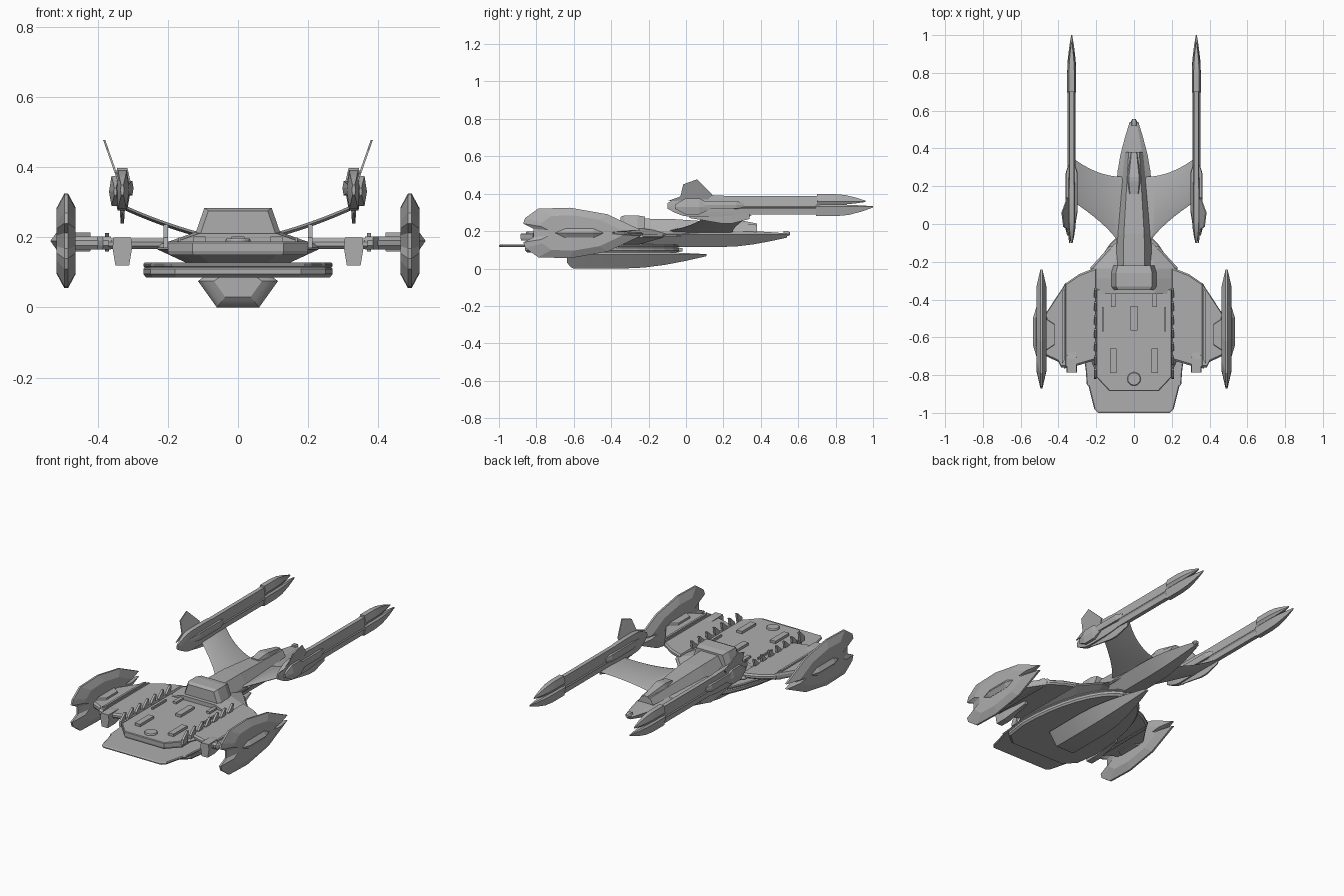
import bpy, bmesh
from math import sin, cos, pi, radians

if "Cube" in bpy.data.objects:
    bpy.data.objects.remove(bpy.data.objects["Cube"])

shade = .42
grey = bpy.data.materials.new("hull_grey")
grey.use_nodes = True
grey.diffuse_color = (shade, shade, shade, 1)
grey.node_tree.nodes["Principled BSDF"].inputs["Base Color"].default_value = grey.diffuse_color

nacelle_x = .33
fin_height = .19
deck_height = .185


def loft(name, rings, mirror=False, smooth=False):
    """Skin a list of equal-length rings of points and cap both ends."""
    bm = bmesh.new()
    rows = [[bm.verts.new(point) for point in ring] for ring in rings]
    count = len(rows[0])
    for near, far in zip(rows, rows[1:]):
        for i in range(count):
            j = (i + 1) % count
            bm.faces.new((near[i], near[j], far[j], far[i]))
    bm.faces.new(rows[0])
    bm.faces.new(rows[-1])
    bmesh.ops.recalc_face_normals(bm, faces=bm.faces)
    mesh = bpy.data.meshes.new(name)
    bm.to_mesh(mesh)
    bm.free()
    mesh.materials.append(grey)
    part = bpy.data.objects.new(name, mesh)
    bpy.context.collection.objects.link(part)
    if mirror:
        part.modifiers.new("Mirror", 'MIRROR')
    if smooth:
        bpy.ops.object.select_all(action='DESELECT')
        part.select_set(True)
        bpy.context.view_layer.objects.active = part
        bpy.ops.object.shade_smooth_by_angle(angle=radians(30))


def both(half):
    """Close a half outline with its reflection."""
    return half + [(-u, v) for u, v in reversed(half)]


def slab(name, outline, low, high, bevel=.0, under=None, edge=.3, lip=.3, upright=False, mirror=False):
    """Plate with bevelled rims; upright plates stack along x, others along z."""
    depth = high - low
    lower_scale = 1 - bevel if under is None else under
    levels = [(low, lower_scale), (low + edge * depth, 1), (high - lip * depth, 1), (high, 1 - bevel)]
    middle_u, middle_v = [(min(axis) + max(axis)) / 2 for axis in zip(*outline)]
    rings = []
    for level, scale in levels:
        ring = [(middle_u + (u - middle_u) * scale, middle_v + (v - middle_v) * scale) for u, v in outline]
        rings.append([(level, u, v) if upright else (u, v, level) for u, v in ring])
    loft(name, rings, mirror)


def block(name, x, y, width, length, height):
    """Small box standing on the deck, paired when off centre."""
    outline = [(x + i * width / 2, y + j * length / 2) for i, j in ((-1, -1), (1, -1), (1, 1), (-1, 1))]
    slab(name, outline, deck_height - .01, deck_height + height, mirror=x > 0)


def body(name, front, back, width, low, middle, high, front_scale=1, back_scale=1,
         front_taper=.3, back_taper=.3, top=.6, bottom=.6, offset=0, steps=1):
    """Six-sided body along y whose ends shrink towards its middle height."""
    length = back - front
    stations = set()
    for k in range(steps + 1):
        stations.add(round(front + length * front_taper * k / steps, 3))
        stations.add(round(back - length * back_taper * k / steps, 3))

    def ease(distance, taper, end):
        share = min(1, max(0, distance / (length * taper)))
        return end + (1 - end) * sin(share * pi / 2)

    rings = []
    for y in sorted(stations):
        scale = min(ease(y - front, front_taper, front_scale), ease(back - y, back_taper, back_scale))
        profile = both([(width * bottom, low), (width, middle), (width * top, high)])
        rings.append([(offset + x * scale, y, middle + (z - middle) * scale) for x, z in profile])
    loft(name, rings, mirror=offset > 0, smooth=steps > 1)


# Lower leaf-shaped hull with a thin front lip
rim = [(.27 * cos(k * pi / 18), -.66 + .63 * sin(k * pi / 18)) for k in range(9)]
slab("front_lip", both([(.19, -1), (.21, -.98), (.24, -.86), (.25, -.85), (.255, -.78)] + rim),
     low=.114, high=.128, bevel=.015)
slab("lower_hull", both([(.18, -.86), (.25, -.8)] + rim), low=.085, high=.12, bevel=.03)

# Upper hull with a chamfered underside, raised deck and shoulder
slab("upper_hull", both([(.13, -.88), (.19, -.81), (.23, -.72), (.23, -.23), (.13, -.12)]),
     low=.125, high=.183, bevel=.03, under=.62, edge=.7, lip=.2)
slab("deck", both([(.13, -.885), (.2, -.81), (.2, -.345)]), low=.15, high=.188, bevel=.015, lip=.1)
body("hull_shoulder", front=-.37, back=-.1, width=.22, low=.17, middle=.18, high=.215,
     front_scale=.9, back_scale=.45, back_taper=.5, top=.55)

# Deck fittings
block("deck_hatch", x=0, y=-.5, width=.036, length=.13, height=.018)
block("deck_locker", x=.11, y=-.725, width=.035, length=.13, height=.018)
block("deck_vent", x=.11, y=-.395, width=.022, length=.09, height=.015)
block("deck_rail", x=.166, y=-.505, width=.008, length=.13, height=.015)
turntable = [(.036 * cos(k * pi / 10), .036 * sin(k * pi / 10) - .82) for k in range(20)]
slab("deck_turntable", turntable, low=.18, high=.197, bevel=.1)
for k in range(7):
    y = -.8 + .071 * k
    tooth = [(y - .02, .17), (y + .02, .17), (y + .034, .237), (y + .024, .237), (y - .015, .2)]
    slab("deck_tooth", tooth, low=.199, high=.212, upright=True, mirror=True)

# Bridge, spine, canopy and nose
body("bridge", front=-.35, back=-.22, width=.12, low=.185, middle=.215, high=.284,
     front_scale=.88, back_scale=.9, front_taper=.15, top=.8, bottom=1)
body("spine", front=-.24, back=.38, width=.095, low=.17, middle=.2, high=.267,
     back_scale=.5, back_taper=1, bottom=1)
body("canopy", front=.16, back=.38, width=.045, low=.19, middle=.215, high=.266,
     front_scale=.8, back_scale=.5, back_taper=.6, bottom=1)
body("nose", front=-.3, back=.54, width=.093, low=.115, middle=.182, high=.205,
     back_scale=.25, back_taper=.42, bottom=.45, steps=4)
body("nose_tip", front=.52, back=.555, width=.016, low=.174, middle=.185, high=.2, back_scale=.6)

# Belly pod and pylon
body("belly_pod", front=-.635, back=.11, width=.114, low=0, middle=.075, high=.092,
     front_scale=.6, back_scale=.12, front_taper=.05, back_taper=.6, top=.8, bottom=.53, steps=4)
body("pod_pylon", front=-.55, back=-.02, width=.06, low=.07, middle=.1, high=.13,
     front_scale=.8, back_scale=.3, top=.9, bottom=.9)

# Side wings with mounts, guns and ridges
slab("inner_wing", [(.2, -.72), (.3, -.75), (.37, -.765), (.37, -.32), (.29, -.265), (.2, -.23)],
     low=.167, high=.196, bevel=.04, mirror=True)
slab("outer_wing", [(.36, -.76), (.385, -.76), (.4, -.73), (.465, -.7), (.465, -.47), (.36, -.31)],
     low=.165, high=.203, bevel=.05, mirror=True)
slab("wing_mount", [(.42, -.64), (.48, -.68), (.48, -.49), (.42, -.53)],
     low=.16, high=.214, bevel=.05, mirror=True)
slab("wing_ridge", [(.368, -.72), (.38, -.74), (.38, -.36), (.368, -.34)],
     low=.16, high=.212, mirror=True)
body("wing_gun", front=-.785, back=-.55, width=.028, low=.12, middle=.17, high=.2,
     back_scale=.4, back_taper=.75, top=.9, bottom=.7, offset=nacelle_x)

# Wing-tip fins with a front notch and split tail
jaw = [(.022, -.815), (.05, -.87), (.08, -.86), (.13, -.79), (.135, -.62), (.1, -.42), (.015, -.24), (.005, -.33)]
slab("wing_fin", [(y, fin_height + rise) for rise, y in both(jaw)], low=.463, high=.517,
     bevel=.3, edge=.4, lip=.4, upright=True, mirror=True)
body("fin_bulge", front=-.75, back=-.39, width=.042, low=.165, middle=fin_height, high=.213,
     front_scale=.2, back_scale=.2, offset=.493)

# Curved struts carrying the rear nacelles
rings = []
for k in range(11):
    u = k / 10
    x, z = .06 + .265 * u, .195 + .06 * u + .03 * u * u
    front, back = -.15 + .27 * u ** .65, .25 + .1 * u ** 2
    crown = [(front, 0), (front + .02, .007), (back - .02, .007), (back, 0), (back - .02, -.007), (front + .02, -.007)]
    rings.append([(x, y, z + rise) for y, rise in crown])
loft("nacelle_strut", rings, mirror=True, smooth=True)

# Rear nacelles: boom, front pod, fairings and forked tip
body("nacelle_boom", front=.1, back=.72, width=.017, low=.288, middle=.335, high=.388,
     top=.7, bottom=.7, offset=nacelle_x)
body("boom_rail", front=.12, back=.7, width=.021, low=.315, middle=.325, high=.335, offset=nacelle_x)
body("nacelle_pod", front=-.1, back=.3, width=.022, low=.277, middle=.335, high=.392,
     front_scale=.25, back_scale=.75, back_taper=.4, offset=nacelle_x, steps=3)
body("pod_cheek", front=-.03, back=.31, width=.032, low=.32, middle=.34, high=.36,
     front_scale=.5, back_scale=.6, back_taper=.12, top=.9, bottom=.9, offset=nacelle_x)
body("pod_keel", front=.02, back=.34, width=.008, low=.24, middle=.29, high=.3,
     front_scale=.4, back_scale=.5, front_taper=.55, offset=nacelle_x)
body("tip_upper", front=.7, back=.96, width=.024, low=.34, middle=.358, high=.398,
     back_scale=.12, back_taper=.65, offset=nacelle_x, steps=3)
body("tip_lower", front=.695, back=1, width=.024, low=.28, middle=.332, high=.342,
     back_scale=.12, back_taper=.65, offset=nacelle_x, steps=3)

# Outward-leaning fin on each nacelle
rudder = [(-.1, .36), (-.03, .385), (-.015, .45), (.06, .477), (.14, .395), (.12, .37)]
lean = .35
loft("nacelle_fin", [[(nacelle_x + side + lean * (z - .33), y, z) for y, z in rudder]
                     for side in (-.003, .003)], mirror=True)
body("fin_root", front=-.06, back=.13, width=.018, low=.29, middle=.33, high=.375,
     front_scale=.25, back_scale=.3, offset=nacelle_x + .02)
